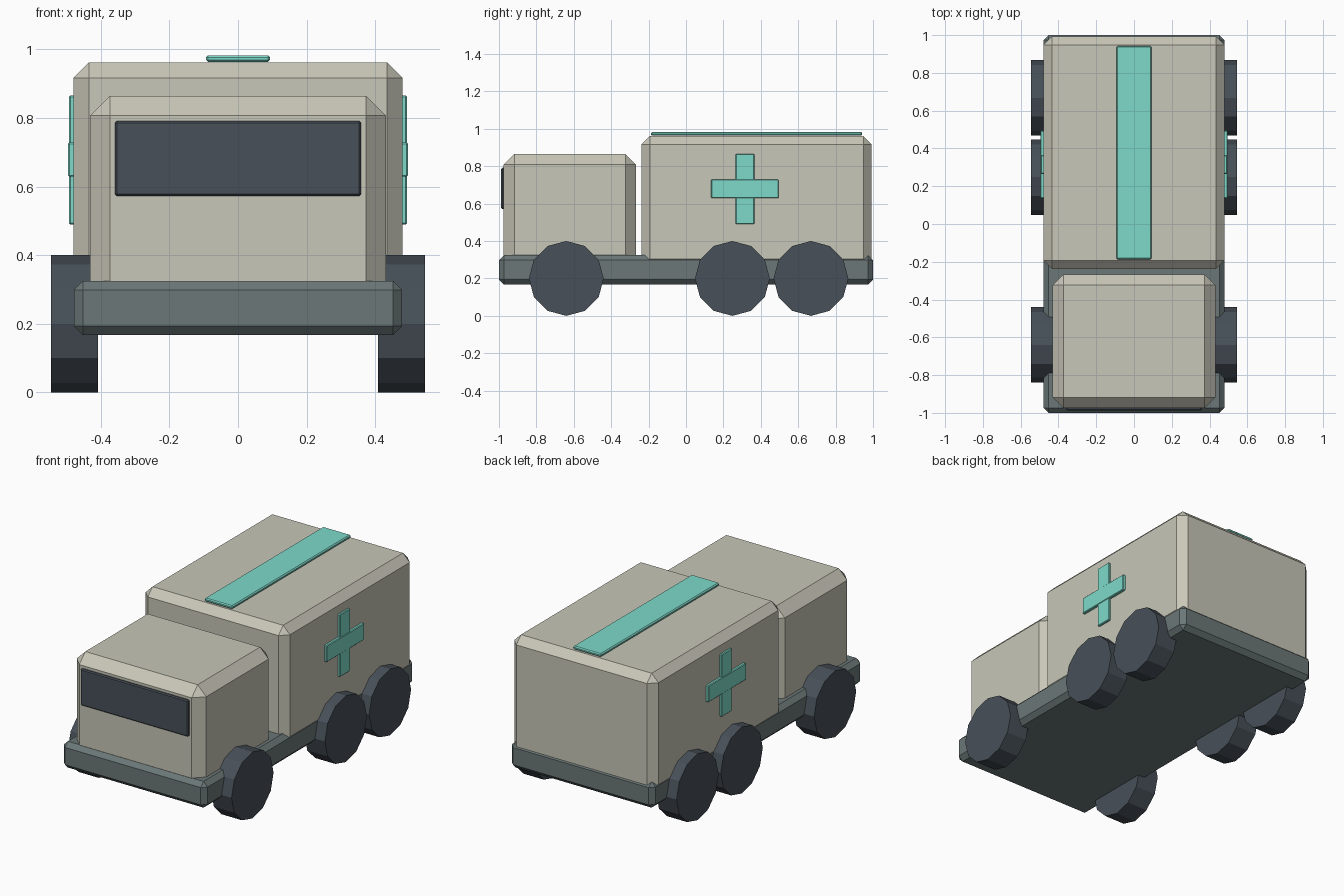
import bpy, bmesh, math
from mathutils import Matrix, Vector

if "Cube" in bpy.data.objects:
    bpy.data.objects.remove(bpy.data.objects["Cube"])


def material(name, rgb):
    m = bpy.data.materials.new(name)
    m.diffuse_color = (*rgb, 1)
    m.use_nodes = True
    m.node_tree.nodes["Principled BSDF"].inputs["Base Color"].default_value = m.diffuse_color
    return m


CREAM = material("cream_paint", (0.58, 0.57, 0.48))
STEEL = material("chassis_grey", (0.147, 0.184, 0.184))
DARK = material("dark_rubber_glass", (0.063, 0.08, 0.098))
TEAL = material("teal_marking", (0.21, 0.70, 0.59))


def add_object(name, bm, mat):
    mesh = bpy.data.meshes.new(name)
    bm.to_mesh(mesh)
    bm.free()
    mesh.materials.append(mat)
    ob = bpy.data.objects.new(name, mesh)
    bpy.context.collection.objects.link(ob)
    return ob


def box(name, lo, hi, bevel, mat):
    """Chamfered box between two corners."""
    lo, hi = Vector(lo), Vector(hi)
    bm = bmesh.new()
    bmesh.ops.create_cube(bm, size=1, matrix=Matrix.Translation((lo + hi) / 2)
                          @ Matrix.Diagonal((*(hi - lo), 1)))
    ob = add_object(name, bm, mat)
    mod = ob.modifiers.new("chamfer", 'BEVEL')
    mod.width = bevel
    mod.segments = 1
    return ob


def wheel(name, x, y):
    """Twelve-sided wheel with its axle along x."""
    bm = bmesh.new()
    bmesh.ops.create_cone(bm, cap_ends=True, segments=12, radius1=0.2, radius2=0.2,
                          depth=0.136, matrix=Matrix.Translation((x, y, 0.2))
                          @ Matrix.Rotation(math.pi / 2, 4, 'Y'))
    return add_object(name, bm, DARK)


# Chassis, cab and rear body
box("chassis", (-0.479, -1.0, 0.167), (0.479, 1.0, 0.325), 0.027, STEEL)
box("cab", (-0.431, -0.975, 0.267), (0.431, -0.267, 0.865), 0.057, CREAM)
box("rear_body", (-0.48, -0.237, 0.258), (0.48, 0.993, 0.962), 0.045, CREAM)

# Windscreen and roof stripe
box("windscreen", (-0.359, -0.988, 0.572), (0.359, -0.967, 0.792), 0.006, DARK)
box("roof_stripe", (-0.093, -0.187, 0.963), (0.093, 0.942, 0.983), 0.006, TEAL)

# Side crosses and wheels on both sides
for side, s in (("left", -1), ("right", 1)):
    x0, x1 = sorted((s * 0.474, s * 0.493))
    box(f"cross_upright_{side}", (x0, 0.265, 0.49), (x1, 0.365, 0.866), 0.004, TEAL)
    x0, x1 = sorted((s * 0.476, s * 0.496))
    box(f"cross_bar_{side}", (x0, 0.135, 0.629), (x1, 0.495, 0.729), 0.004, TEAL)
    for axle, y in (("front", -0.64), ("middle", 0.248), ("rear", 0.668)):
        wheel(f"{axle}_wheel_{side}", s * 0.477, y)
